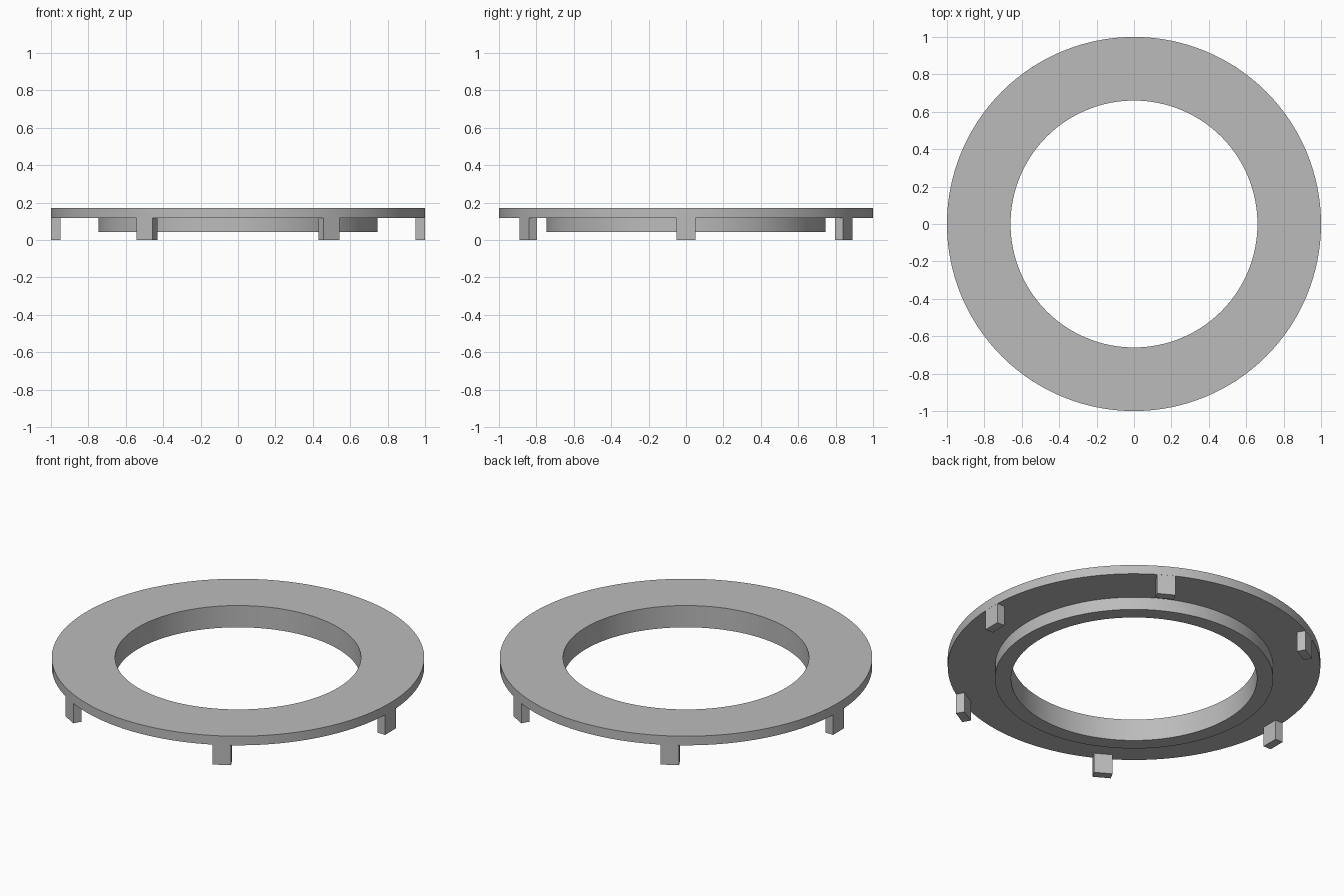
import bpy, bmesh, math
from mathutils import Matrix

cube = bpy.data.objects.get("Cube")
if cube:
    bpy.data.objects.remove(cube, do_unlink=True)

SEGMENTS = 128
TOP, PLATE_BOTTOM, COLLAR_BOTTOM = 0.172, 0.118, 0.043
OUTER, COLLAR, BORE = 1.0, 0.747, 0.66

grey = bpy.data.materials.new("plain grey")
grey.use_nodes = True
colour = (0.5, 0.5, 0.5, 1)
grey.diffuse_color = colour
grey.node_tree.nodes["Principled BSDF"].inputs["Base Color"].default_value = colour


def add_object(name, bm):
    bmesh.ops.recalc_face_normals(bm, faces=bm.faces)
    mesh = bpy.data.meshes.new(name)
    bm.to_mesh(mesh)
    bm.free()
    mesh.materials.append(grey)
    obj = bpy.data.objects.new(name, mesh)
    bpy.context.collection.objects.link(obj)
    return obj


# Flanged ring: a stepped profile turned around z
profile = [(BORE, TOP), (OUTER, TOP), (OUTER, PLATE_BOTTOM),
           (COLLAR, PLATE_BOTTOM), (COLLAR, COLLAR_BOTTOM), (BORE, COLLAR_BOTTOM)]
bm = bmesh.new()
loops = []
for i in range(SEGMENTS):
    a = math.tau * i / SEGMENTS
    loops.append([bm.verts.new((r * math.cos(a), r * math.sin(a), z)) for r, z in profile])
for i, here in enumerate(loops):
    there = loops[(i + 1) % SEGMENTS]
    for j in range(len(profile)):
        k = (j + 1) % len(profile)
        bm.faces.new((here[j], there[j], there[k], here[k]))
ring = add_object("flanged_ring", bm)
bpy.context.view_layer.objects.active = ring
ring.select_set(True)
bpy.ops.object.shade_smooth_by_angle(angle=math.radians(30))

# Six feet under the rim
for i in range(6):
    bm = bmesh.new()
    place = (Matrix.Rotation(math.tau * i / 6, 4, "Z")
             @ Matrix.Translation((0.9745, 0, PLATE_BOTTOM / 2))
             @ Matrix.Diagonal((0.049, 0.1, PLATE_BOTTOM, 1)))
    bmesh.ops.create_cube(bm, size=1, matrix=place)
    add_object(f"foot_{i + 1}", bm)
